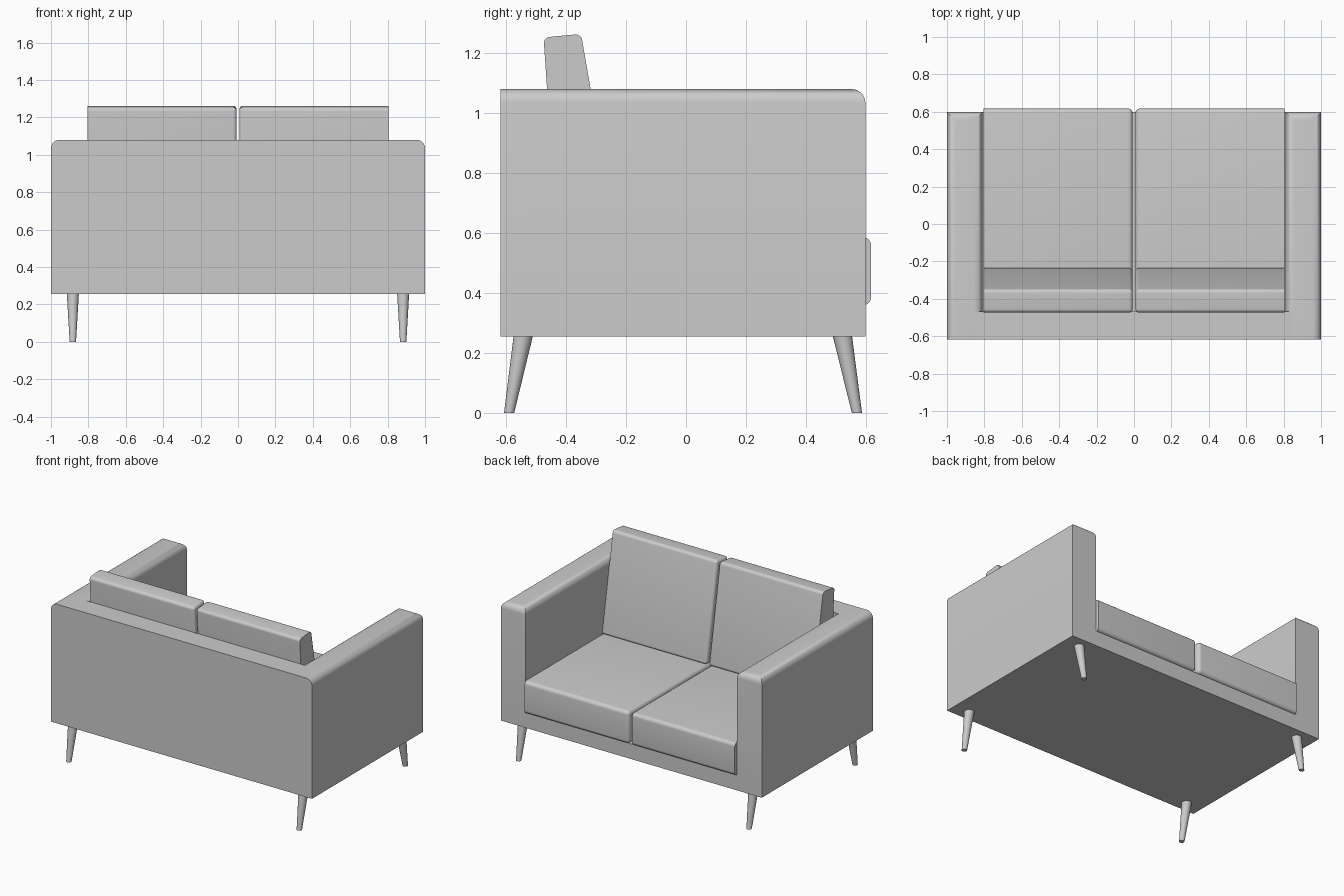
import bpy
import bmesh
from mathutils import Vector

cube = bpy.data.objects.get("Cube")
if cube:
    bpy.data.objects.remove(cube, do_unlink=True)

fabric = bpy.data.materials.new("grey fabric")
fabric.use_nodes = True
grey = (0.6, 0.6, 0.6, 1)
fabric.diffuse_color = grey
fabric.node_tree.nodes["Principled BSDF"].inputs["Base Color"].default_value = grey


def finish(name, bm):
    bmesh.ops.recalc_face_normals(bm, faces=bm.faces)
    mesh = bpy.data.meshes.new(name)
    bm.to_mesh(mesh)
    bm.free()
    mesh.materials.append(fabric)
    obj = bpy.data.objects.new(name, mesh)
    bpy.context.collection.objects.link(obj)
    bpy.ops.object.select_all(action="DESELECT")
    obj.select_set(True)
    bpy.context.view_layer.objects.active = obj
    bpy.ops.object.shade_smooth_by_angle(angle=0.6)
    return obj


def slab(name, x0, x1, profile, radius=0, rounded=None):
    """Extrude a (y, z) profile along x and round the edges chosen by a rule."""
    bm = bmesh.new()
    face = bm.faces.new([bm.verts.new((x0, y, z)) for y, z in profile])
    new = bmesh.ops.extrude_face_region(bm, geom=[face])["geom"]
    moved = [v for v in new if isinstance(v, bmesh.types.BMVert)]
    bmesh.ops.translate(bm, verts=moved, vec=(x1 - x0, 0, 0))
    bmesh.ops.recalc_face_normals(bm, faces=bm.faces)
    if rounded:
        edges = [e for e in bm.edges if rounded(*[v.co for v in e.verts])]
        bmesh.ops.bevel(bm, geom=edges, offset=radius, segments=6,
                        profile=0.5, affect="EDGES", clamp_overlap=True)
    return finish(name, bm)


def box(y0, y1, z0, z1):
    return [(y0, z0), (y1, z0), (y1, z1), (y0, z1)]


BACK, FRONT, BOTTOM, TOP = -0.618, 0.598, 0.255, 1.08
INNER, ROUND = 0.81, 0.045


def arm_edge(a, b):
    on_top = min(a.z, b.z) > TOP - 0.001
    at_back = max(a.y, b.y) < BACK + 0.001
    return on_top and not at_back


# Frame: the back panel fills the rounded inner edges of the arms
slab("seat_base", -INNER, INNER, box(BACK, FRONT, BOTTOM, 0.36))
slab("back_panel", -INNER - ROUND, INNER + ROUND, box(BACK, -0.468, BOTTOM, TOP))

seat_profile = box(-0.46, 0.617, 0.36, 0.585)
back_profile = [(-0.43, 0.585), (-0.232, 0.585), (-0.35, 1.264), (-0.475, 1.252)]

for side, s in (("left", 1), ("right", -1)):
    slab("arm_" + side, s * INNER, s, box(BACK, FRONT, BOTTOM, TOP), ROUND, arm_edge)

    # Cushions are rounded everywhere except around the face against the arm
    def cushion_edge(a, b):
        return min(abs(a.x), abs(b.x)) < 0.1

    slab("seat_cushion_" + side, s * 0.007, s * 0.805, seat_profile, 0.025, cushion_edge)
    slab("back_cushion_" + side, s * 0.007, s * 0.805, back_profile, 0.02, cushion_edge)

    # Tapered, splayed legs
    for end, y_top, y_foot in (("front", 0.522, 0.57), ("rear", -0.543, -0.59)):
        bm = bmesh.new()
        bmesh.ops.create_cone(bm, cap_ends=True, segments=24, radius1=0.017,
                              radius2=0.032, depth=BOTTOM)
        for v in bm.verts:
            y = y_top if v.co.z > 0 else y_foot
            v.co += Vector((s * 0.883, y, BOTTOM / 2))
        finish(end + "_leg_" + side, bm)
